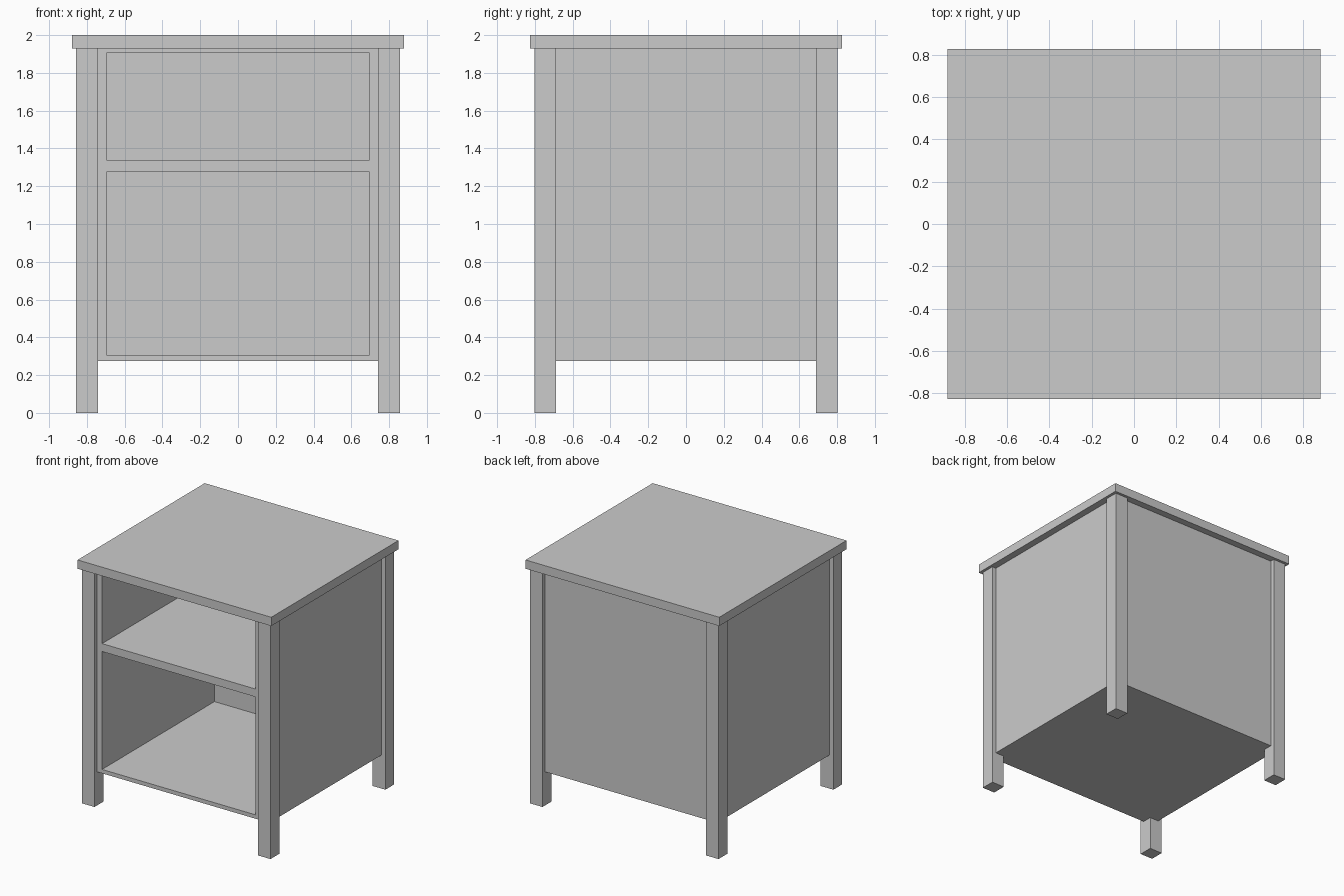
import bpy

if "Cube" in bpy.data.objects:
    bpy.data.objects.remove(bpy.data.objects["Cube"])


def box(name, lo, hi):
    """Axis-aligned box between two corners."""
    centre = [(a + b) / 2 for a, b in zip(lo, hi)]
    bpy.ops.mesh.primitive_cube_add(size=1, location=centre)
    ob = bpy.context.object
    ob.name = name
    ob.scale = [b - a for a, b in zip(lo, hi)]
    bpy.ops.object.transform_apply(location=True, rotation=False, scale=True)
    return ob


# Overhanging table top
box("table_top", (-0.88, -0.825, 1.928), (0.88, 0.825, 2.0))

# Four square corner legs
for side, sx in (("left", -1), ("right", 1)):
    for end, sy in (("front", -1), ("back", 1)):
        xs = sorted((sx * 0.742, sx * 0.857))
        ys = sorted((sy * 0.688, sy * 0.803))
        box(f"{end}_{side}_leg", (xs[0], ys[0], 0), (xs[1], ys[1], 1.928))

# Cabinet body, set slightly in from the legs
cabinet = box("cabinet", (-0.822, -0.768, 0.275), (0.822, 0.768, 1.928))

# Two open compartments cut in from the front
for name, z0, z1 in (("lower", 0.307, 1.275), ("upper", 1.34, 1.906)):
    cutter = box(name + "_opening_cutter", (-0.697, -1.0, z0), (0.697, 0.69, z1))
    cutter.hide_render = True
    mod = cabinet.modifiers.new(name + "_opening", "BOOLEAN")
    mod.operation = "DIFFERENCE"
    mod.solver = "EXACT"
    mod.object = cutter
    bpy.context.view_layer.objects.active = cabinet
    bpy.ops.object.modifier_apply(modifier=mod.name)
    bpy.data.objects.remove(cutter)
